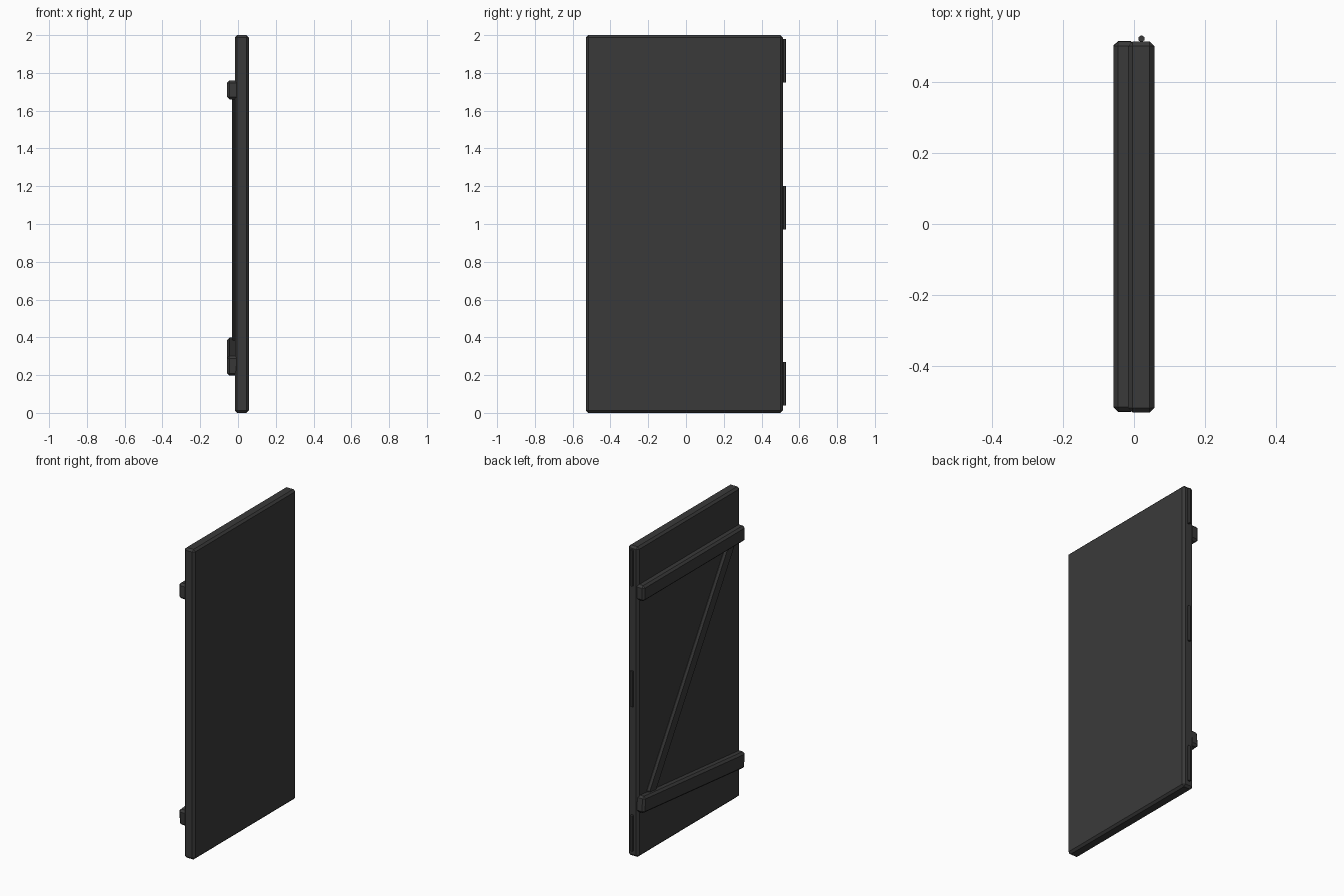
import bpy
import math

if "Cube" in bpy.data.objects:
    bpy.data.objects.remove(bpy.data.objects["Cube"])

dark = bpy.data.materials.new("dark_grey")
dark.diffuse_color = (0.042, 0.042, 0.042, 1)
dark.use_nodes = True
dark.node_tree.nodes["Principled BSDF"].inputs["Base Color"].default_value = dark.diffuse_color


def box(name, centre, size, bevel, tilt=0.0):
    """Chamfered plank, optionally tilted about x."""
    bpy.ops.mesh.primitive_cube_add(size=1, location=centre)
    ob = bpy.context.object
    ob.name = name
    ob.scale = size
    bpy.ops.object.transform_apply(location=False, rotation=False, scale=True)
    ob.rotation_euler.x = tilt
    mod = ob.modifiers.new("chamfer", 'BEVEL')
    mod.width = bevel
    mod.segments = 1
    ob.data.materials.append(dark)
    return ob


# Door panel
box("door_panel", (0.02, -0.0085, 1.0), (0.074, 1.043, 2.0), 0.013)

# Horizontal battens on the back, the lower one hung slightly crooked
box("upper_batten", (-0.027, -0.007, 1.71), (0.062, 1.04, 0.1), 0.013)
box("lower_batten", (-0.027, -0.007, 0.298), (0.062, 1.04, 0.105), 0.013,
    math.atan2(0.1, 1.04))

# Diagonal brace, its ends tucked under the battens
y0, z0, y1, z1 = 0.395, 0.37, -0.44, 1.695
box("diagonal_brace", (-0.014, (y0 + y1) / 2, (z0 + z1) / 2),
    (0.036, 0.085, math.hypot(y1 - y0, z1 - z0)), 0.012,
    math.atan2(y0 - y1, z1 - z0))

# Three hinges: a thin leaf and a six-sided barrel
for i, z in enumerate((0.155, 1.085, 1.865)):
    box(f"hinge_leaf_{i}", (0.021, 0.512, z), (0.007, 0.016, 0.23), 0.001)
    bpy.ops.mesh.primitive_cylinder_add(vertices=6, radius=0.0095, depth=0.23,
                                        location=(0.021, 0.521, z))
    barrel = bpy.context.object
    barrel.name = f"hinge_barrel_{i}"
    barrel.data.materials.append(dark)
